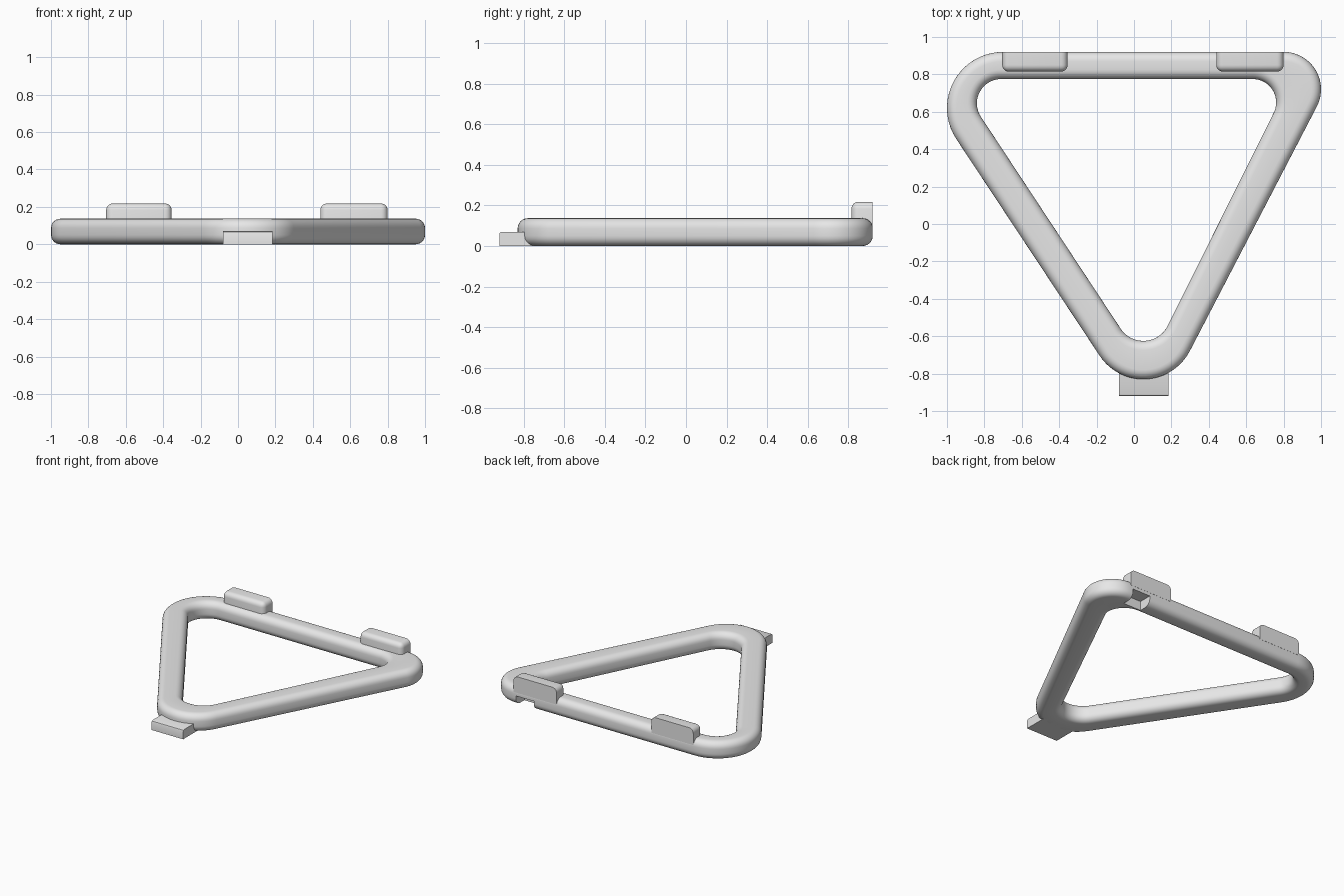
import bpy, bmesh, math
from mathutils import Vector

cube = bpy.data.objects.get("Cube")
if cube:
    bpy.data.objects.remove(cube, do_unlink=True)

grey = bpy.data.materials.new("plain grey")
grey.use_nodes = True
grey.diffuse_color = (0.8, 0.8, 0.8, 1)
grey.node_tree.nodes["Principled BSDF"].inputs["Base Color"].default_value = (0.8, 0.8, 0.8, 1)

HEIGHT, FILLET = 0.137, 0.05
ARC_STEPS, FILLET_STEPS = 20, 6

# Corner circles (x, y, radius), counter-clockwise
OUTER = [(0.05, -0.55, 0.28), (0.80, 0.72, 0.20), (-0.70, 0.62, 0.30)]
INNER = [(0.05, -0.48, 0.145), (0.635, 0.65, 0.125), (-0.71, 0.645, 0.13)]


def tangent_angle(a, b):
    """Direction of the outward normal of the line touching two circles."""
    d = Vector((b[0] - a[0], b[1] - a[1]))
    return math.atan2(d.y, d.x) - math.acos((a[2] - b[2]) / d.length)


def outline(circles, grow):
    """Belt around three circles, moved outward by grow."""
    points = []
    for i, c in enumerate(circles):
        start = tangent_angle(circles[i - 1], c)
        end = tangent_angle(c, circles[(i + 1) % 3])
        sweep = (end - start) % math.tau
        for s in range(ARC_STEPS + 1):
            a = start + sweep * s / ARC_STEPS
            r = c[2] + grow
            points.append((c[0] + r * math.cos(a), c[1] + r * math.sin(a)))
    return points


def finish(bm, name):
    bmesh.ops.recalc_face_normals(bm, faces=bm.faces)
    mesh = bpy.data.meshes.new(name)
    bm.to_mesh(mesh)
    bm.free()
    mesh.materials.append(grey)
    obj = bpy.data.objects.new(name, mesh)
    bpy.context.collection.objects.link(obj)
    return obj


def smooth(obj):
    bpy.ops.object.select_all(action='DESELECT')
    obj.select_set(True)
    bpy.context.view_layer.objects.active = obj
    bpy.ops.object.shade_smooth_by_angle(angle=math.radians(35))


def box(name, low, high, bevel=0.0, segments=1, keep=lambda edge: True):
    """Box between two corners, with the chosen edges rounded."""
    bm = bmesh.new()
    bmesh.ops.create_cube(bm, size=1)
    for v in bm.verts:
        v.co = Vector([l + (h - l) * (c + 0.5) for l, h, c in zip(low, high, v.co)])
    if bevel:
        bmesh.ops.bevel(bm, geom=[e for e in bm.edges if keep(e)], offset=bevel,
                        segments=segments, profile=0.5, affect='EDGES')
    return finish(bm, name)


# Frame: rounded section swept around the triangle
section = []
for z_mid, first in ((FILLET, -90), (HEIGHT - FILLET, 0)):
    for s in range(FILLET_STEPS + 1):
        a = math.radians(first + 90 * s / FILLET_STEPS)
        section.append((FILLET * (math.cos(a) - 1), z_mid + FILLET * math.sin(a)))

bm = bmesh.new()
rings = [[bm.verts.new((x, y, z)) for x, y in outline(OUTER, g)] for g, z in section]
rings += [[bm.verts.new((x, y, z)) for x, y in outline(INNER, -g)] for g, z in reversed(section)]
for k, ring in enumerate(rings):
    above = rings[(k + 1) % len(rings)]
    for i in range(len(ring)):
        j = (i + 1) % len(ring)
        bm.faces.new((ring[i], ring[j], above[j], above[i]))
frame = finish(bm, "triangle_frame")

# Socket cut into the underside near the back corner
cutter = box("socket_cutter", (0.63, 0.82, -0.05), (0.78, 1.0, 0.07))
cutter.hide_render = True
cutter.hide_viewport = True
cut = frame.modifiers.new("socket", 'BOOLEAN')
cut.operation = 'DIFFERENCE'
cut.object = cutter
cut.solver = 'EXACT'
bpy.context.view_layer.objects.active = frame
bpy.ops.object.modifier_apply(modifier=cut.name)
bpy.data.objects.remove(cutter, do_unlink=True)
smooth(frame)

# Two pads on the back bar, square at the back and rounded elsewhere
BACK = 0.92
for name, x0, x1 in (("right_pad", -0.705, -0.355), ("left_pad", 0.44, 0.80)):
    pad = box(name, (x0, 0.815, 0.095), (x1, BACK, 0.218), 0.035, 5,
              lambda e: any(v.co.y < BACK - 0.01 for v in e.verts)
              and any(v.co.z > 0.2 for v in e.verts))
    smooth(pad)

# Front tab with a slightly eased front edge
tab = box("front_tab", (-0.08, -0.92, 0), (0.185, -0.70, 0.07), 0.012, 2,
          lambda e: all(v.co.y < -0.9 and v.co.z > 0.05 for v in e.verts))
smooth(tab)
